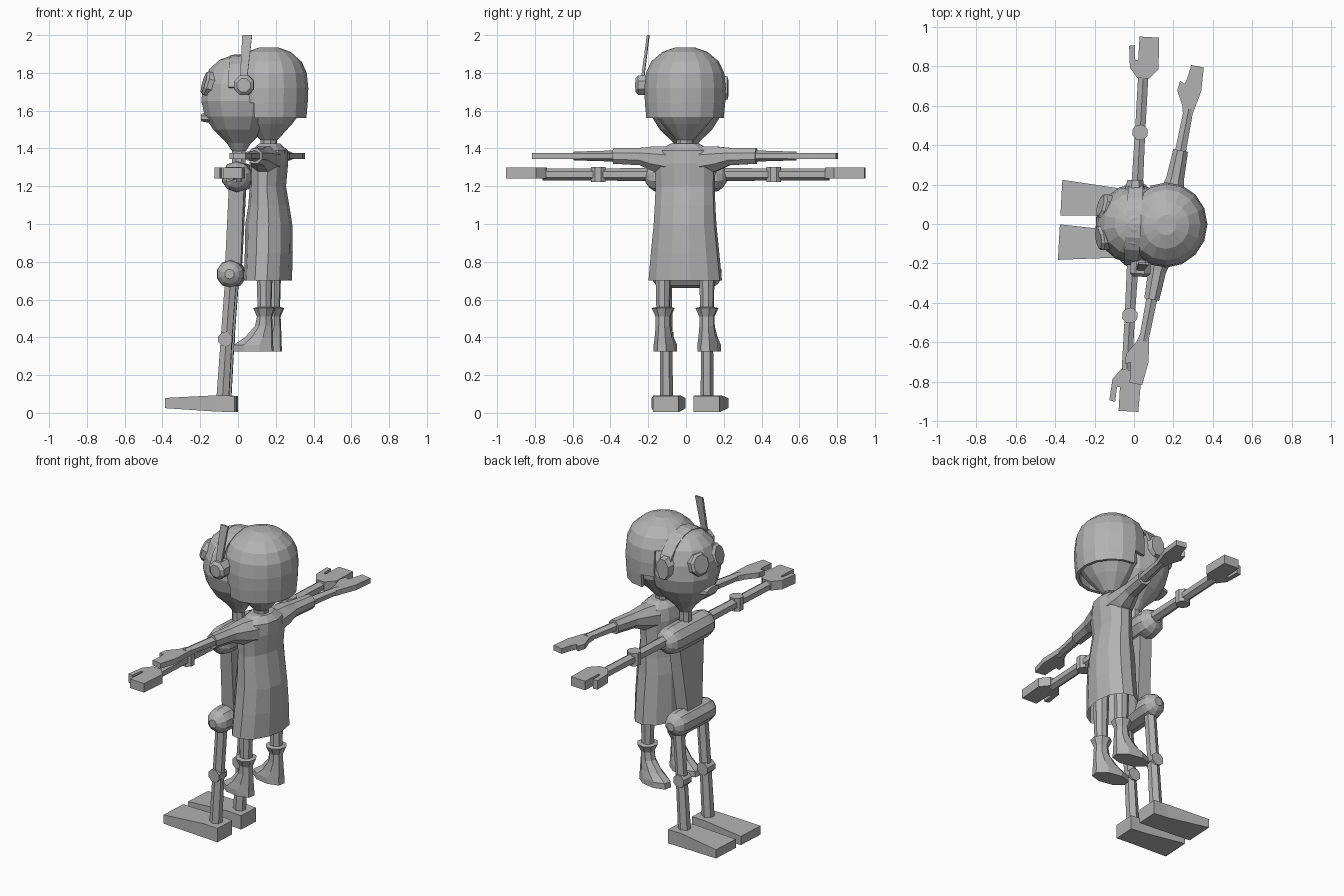
import bpy, bmesh, math
from mathutils import Matrix, Vector

if "Cube" in bpy.data.objects:
    bpy.data.objects.remove(bpy.data.objects["Cube"])

grey = bpy.data.materials.new("plain grey")
grey.diffuse_color = (0.45, 0.45, 0.45, 1)
grey.use_nodes = True
grey.node_tree.nodes["Principled BSDF"].inputs["Base Color"].default_value = grey.diffuse_color

# Both figures face -x, each turned a little about z
ROBOT = Matrix.Translation((0.005, 0, 0)) @ Matrix.Rotation(math.radians(-3.2), 4, 'Z')
CHILD = Matrix.Translation((0.163, -0.005, 0)) @ Matrix.Rotation(math.radians(-11), 4, 'Z')


def finish(name, bm, frame):
    bmesh.ops.recalc_face_normals(bm, faces=bm.faces)
    me = bpy.data.meshes.new(name)
    bm.to_mesh(me)
    bm.free()
    me.transform(frame)
    me.materials.append(grey)
    ob = bpy.data.objects.new(name, me)
    bpy.context.collection.objects.link(ob)
    return ob


def tube_mesh(stations, n, axis, caps=(True, True)):
    """Loft of n-sided rings; a station is (position, centre a, centre b, radius a, radius b)."""
    bm = bmesh.new()
    rings = []
    k = 1 / math.cos(math.pi / n)
    for t, ca, cb, ra, rb in stations:
        ring = []
        for i in range(n):
            ang = 2 * math.pi * (i + 0.5) / n
            a, b = ca + ra * k * math.cos(ang), cb + rb * k * math.sin(ang)
            ring.append(bm.verts.new({'x': (t, a, b), 'y': (a, t, b), 'z': (a, b, t)}[axis]))
        rings.append(ring)
    for r0, r1 in zip(rings, rings[1:]):
        for i in range(n):
            j = (i + 1) % n
            bm.faces.new((r0[i], r0[j], r1[j], r1[i]))
    if caps[0]:
        bm.faces.new(rings[0])
    if caps[1]:
        bm.faces.new(rings[-1])
    return bm


def tube(name, stations, n, axis, frame, caps=(True, True)):
    return finish(name, tube_mesh(stations, n, axis, caps), frame)


def plate(name, outline, z0, z1, frame):
    bm = bmesh.new()
    f = bm.faces.new([bm.verts.new((x, y, z0)) for x, y in outline])
    up = bmesh.ops.extrude_face_region(bm, geom=[f])['geom']
    bmesh.ops.translate(bm, vec=(0, 0, z1 - z0), verts=[v for v in up if isinstance(v, bmesh.types.BMVert)])
    return finish(name, bm, frame)


def pill(name, x, z, r, half, frame):
    prof = [(half, .35), (half - .25 * r, .7), (half - .6 * r, .93), (half - r, 1)]
    st = [(-h, x, z, r * s, r * s) for h, s in prof] + [(h, x, z, r * s, r * s) for h, s in prof[::-1]]
    return tube(name, st, 10, 'y', frame)


# ---------- Robot body ----------
pill("robot_hips", -.04, .735, .07, .185, ROBOT)
pill("robot_shoulders", -.005, 1.25, .078, .215, ROBOT)
tube("robot_torso", [(.75, -.03, 0, .042, .06), (1.24, -.005, 0, .04, .115)], 4, 'z', ROBOT)
tube("robot_neck", [(1.3, 0, 0, .035, .035), (1.43, 0, 0, .035, .035)], 8, 'z', ROBOT)

robot_hand = [(-.03, .74), (-.07, .79), (-.08, .9), (-.05, .905), (-.045, .83), (-.03, .83),
              (-.03, .95), (.07, .95), (.075, .79), (.03, .74)]
for side, s in (("left", -1), ("right", 1)):
    y = s * .108
    tube("robot_leg_" + side, [(.07, -.08, y, .033, .03), (.39, -.06, y, .03, .028),
                               (.73, -.035, y, .03, .028)], 6, 'z', ROBOT)
    tube("robot_knee_" + side, [(y - .036, -.065, .39, .037, .037),
                                (y + .036, -.065, .39, .037, .037)], 8, 'y', ROBOT)
    tube("robot_foot_" + side, [(-.015, y, .047, .068, .043), (-.11, y, .05, .07, .043),
                                (-.38, y + s * .005, .052, .09, .027)], 4, 'x', ROBOT)
    tube("robot_arm_" + side, [(s * .15, 0, 1.262, .03, .03), (s * .46, 0, 1.262, .026, .028),
                               (s * .76, 0, 1.262, .026, .028)], 6, 'y', ROBOT)
    tube("robot_elbow_" + side, [(1.222, 0, s * .465, .038, .038),
                                 (1.302, 0, s * .465, .038, .038)], 8, 'z', ROBOT)
    plate("robot_hand_" + side, [(x, s * v) for x, v in robot_hand], 1.242, 1.298, ROBOT)

# ---------- Robot head ----------
tube("robot_head", [(z, 0, 0, r, r) for z, r in
                    ((1.385, .035), (1.43, .065), (1.5, .135), (1.57, .178), (1.65, .197), (1.74, .188),
                     (1.82, .155), (1.87, .1), (1.895, .03))], 14, 'z', ROBOT)
for side, s in (("left", -1), ("right", 1)):
    tilt = Matrix.Translation((-.155, s * .078, 1.742)) @ Matrix.Rotation(math.radians(16), 4, 'Y') \
        @ Matrix.Rotation(math.radians(-s * 12), 4, 'Z')
    tube("robot_eye_" + side, [(-.028, 0, 0, .05, .052), (-.015, 0, 0, .062, .064),
                               (.04, 0, 0, .062, .064)], 8, 'x', ROBOT @ tilt)
tube("robot_mouth", [(-.198, 0, 1.563, .055, .02), (-.15, 0, 1.563, .07, .028)], 8, 'x', ROBOT)
tube("robot_ear_left", [(-.265, .04, 1.735, .035, .035), (-.25, .04, 1.735, .052, .052),
                        (-.18, .04, 1.735, .052, .052)], 8, 'y', ROBOT)
tube("robot_ear_right", [(.222, -.01, 1.72, .04, .06), (.17, -.01, 1.72, .05, .07)], 8, 'y', ROBOT)
tube("robot_antenna", [(1.74, .035, -.232, .018, .008), (2.0, .055, -.197, .026, .006)], 4, 'z', ROBOT)

# Arched band over the forehead
bm = bmesh.new()
arch = []
for i in range(9):
    a = math.radians(15 + 150 * i / 8)
    arch.append([bm.verts.new((x, r * math.cos(a), 1.665 + (r + .015) * math.sin(a)))
                 for x, r in ((-.045, .2), (-.045, .215), (.03, .22), (.03, .2))])
for p, q in zip(arch, arch[1:]):
    for i in range(4):
        j = (i + 1) % 4
        bm.faces.new((p[i], p[j], q[j], q[i]))
bm.faces.new(arch[0])
bm.faces.new(arch[-1])
finish("forehead_band", bm, ROBOT)

# ---------- Child ----------
tube("dress", [(.70, -.005, 0, .12, .192), (.85, 0, 0, .12, .178), (1.0, 0, 0, .118, .163),
               (1.1, 0, 0, .102, .158), (1.2, -.005, 0, .09, .155), (1.32, 0, 0, .096, .16),
               (1.39, .005, 0, .088, .135), (1.425, .005, 0, .055, .075)], 12, 'z', CHILD, (False, True))
tube("child_neck", [(1.4, 0, 0, .04, .04), (1.5, 0, 0, .045, .045)], 8, 'z', CHILD)
tube("child_head", [(z, 0, 0, r, r) for z, r in
                    ((1.445, .045), (1.53, .12), (1.6, .17), (1.74, .18), (1.86, .1))], 12, 'z', CHILD)

child_hand = [(-.022, .56), (-.035, .61), (-.075, .68), (-.07, .73), (-.045, .72), (-.037, .75),
              (-.03, .82), (.035, .82), (.045, .7), (.022, .56)]
for side, s in (("left", -1), ("right", 1)):
    tube("sleeve_" + side, [(s * .09, 0, 1.335, .08, .075), (s * .17, 0, 1.345, .062, .065),
                            (s * .24, 0, 1.357, .045, .046), (s * .385, 0, 1.36, .038, .041)], 8, 'y', CHILD)
    tube("child_arm_" + side, [(s * .36, 0, 1.36, .028, .026), (s * .6, 0, 1.36, .024, .02)], 6, 'y', CHILD)
    plate("child_hand_" + side, [(x, s * v) for x, v in child_hand], 1.343, 1.375, CHILD)
    y = s * .118
    tube("child_leg_" + side, [(.5, 0, y, .033, .033), (.9, 0, y, .045, .042)], 8, 'z', CHILD)
    tube("child_boot_" + side, [(.325, -.06, y, .105, .055), (.36, -.06, y, .102, .055),
                                (.40, -.03, y, .072, .046), (.46, -.004, y, .044, .038),
                                (.51, 0, y, .038, .038), (.555, 0, y, .056, .058),
                                (.56, 0, y, .036, .036)], 8, 'z', CHILD)

# Bobbed hair, a thick shell that is open at the face
bm = tube_mesh([(z, 0, 0, .205 * r, .212 * r) for z, r in
                ((1.56, .95), (1.64, .985), (1.72, 1), (1.8, .96), (1.86, .83),
                 (1.91, .56), (1.935, .24))], 16, 'z', (False, True))
cut = []
for f in bm.faces:
    c = f.calc_center_median()
    if (c.z < 1.63 and c.x < -.05) or (c.z < 1.85 and c.x < -.13):
        cut.append(f)
bmesh.ops.delete(bm, geom=cut, context='FACES')
hair = finish("hair", bm, CHILD)
thick = hair.modifiers.new("thickness", 'SOLIDIFY')
thick.thickness = .02
thick.offset = -1
